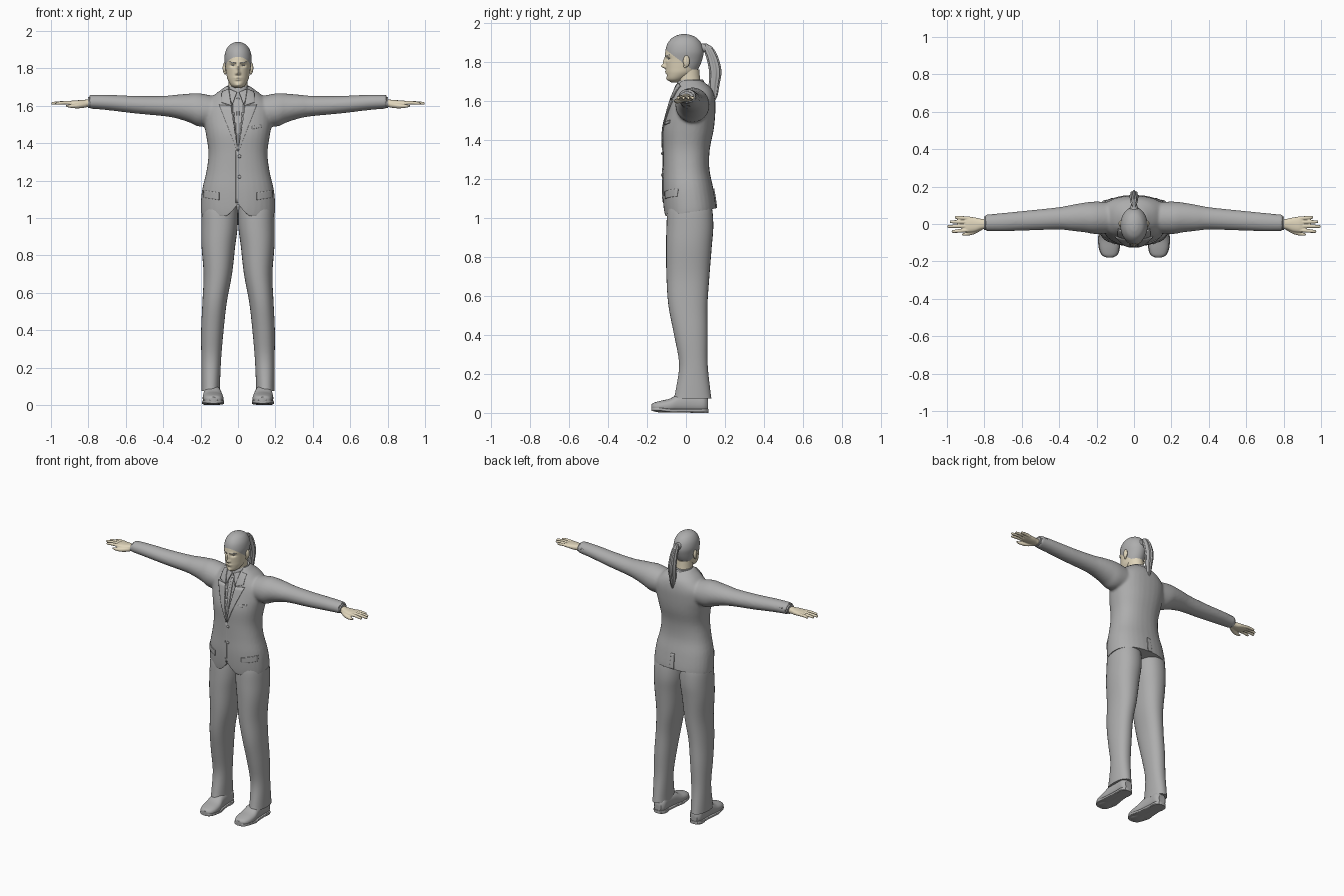
import bpy, bmesh
from math import sin, cos, pi, exp
from mathutils import Vector
from mathutils.bvhtree import BVHTree

if "Cube" in bpy.data.objects:
    bpy.data.objects.remove(bpy.data.objects["Cube"])


def material(name, rgb):
    m = bpy.data.materials.new(name)
    m.use_nodes = True
    m.diffuse_color = (*rgb, 1)
    m.node_tree.nodes["Principled BSDF"].inputs["Base Color"].default_value = (*rgb, 1)
    return m


GREY = material("cloth grey", (0.42, 0.42, 0.42))
SKIN = material("skin cream", (0.75, 0.67, 0.50))


def finish(name, bm, mat, angle=0.7):
    bmesh.ops.recalc_face_normals(bm, faces=bm.faces)
    me = bpy.data.meshes.new(name)
    bm.to_mesh(me)
    bm.free()
    me.materials.append(mat)
    ob = bpy.data.objects.new(name, me)
    bpy.context.collection.objects.link(ob)
    smooth(ob, angle)
    return ob


def smooth(ob, angle=0.7):
    bpy.ops.object.select_all(action="DESELECT")
    ob.select_set(True)
    bpy.context.view_layer.objects.active = ob
    bpy.ops.object.shade_smooth_by_angle(angle=angle)


def spline(rows, steps):
    """Catmull-Rom interpolation of profile rows."""
    out = []
    for i in range(len(rows) - 1):
        p = [rows[max(0, min(len(rows) - 1, i + k))] for k in (-1, 0, 1, 2)]
        for s in range(steps):
            t = s / steps
            out.append([b + t * (c - a) / 2 + t * t * (a - 2.5 * b + 2 * c - d / 2)
                        + t ** 3 * (1.5 * (b - c) + (d - a) / 2) for a, b, c, d in zip(*p)])
    return out + [list(rows[-1])]


def loft(bm, axis, rows, side=1, segs=32, steps=4, power=2.0, ridges=0):
    """Rows are (position on axis, centre a, centre b, radius a, radius b)."""
    prev = first = None
    for t, a, b, ra, rb in spline(rows, steps):
        ring = []
        for k in range(segs):
            u = 2 * pi * k / segs
            c, s = cos(u), sin(u)
            w = 1 + (0.1 * cos(ridges * u) if ridges else 0)
            p = a + w * ra * abs(c) ** (2 / power) * (1 if c > 0 else -1)
            q = b + w * rb * abs(s) ** (2 / power) * (1 if s > 0 else -1)
            x, y, z = {"X": (t, p, q), "Y": (p, t, q), "Z": (p, q, t)}[axis]
            ring.append(bm.verts.new((x * side, y, z)))
        if prev:
            for k in range(segs):
                bm.faces.new((prev[k - 1], prev[k], ring[k], ring[k - 1]))
        first, prev = first or ring, ring
    bm.faces.new(first)
    bm.faces.new(prev)


def part(name, mat, axis, rows, **kw):
    bm = bmesh.new()
    loft(bm, axis, rows, **kw)
    return finish(name, bm, mat)


def fuse(ob, voxel, rounds, mat):
    """Blend overlapping volumes into one skin."""
    r = ob.modifiers.new("Remesh", "REMESH")
    r.mode, r.voxel_size = "VOXEL", voxel
    s = ob.modifiers.new("Smooth", "SMOOTH")
    s.iterations = rounds
    dg = bpy.context.evaluated_depsgraph_get()
    me = bpy.data.meshes.new_from_object(ob.evaluated_get(dg))
    ob.modifiers.clear()
    ob.data = me
    me.materials.clear()
    me.materials.append(mat)


def surface(ob):
    return BVHTree.FromPolygons([v.co for v in ob.data.vertices],
                                [p.vertices[:] for p in ob.data.polygons])


def plate(name, mat, tree, quad, lift=0.003, front=-1, n=10, thick=0.006):
    """Thin quad in x, z laid on a surface from the front or the back."""
    bm = bmesh.new()
    a, b, c, d = [Vector(p) for p in quad]
    grid, y = [], 0
    for i in range(n + 1):
        row = []
        for j in range(n + 1):
            p = a.lerp(b, j / n).lerp(d.lerp(c, j / n), i / n)
            hit = tree.ray_cast(Vector((p.x, front, p.y)), Vector((0, -front, 0)))[0]
            y = hit.y if hit else y
            row.append(bm.verts.new((p.x, y + front * lift, p.y)))
        grid.append(row)
    for i in range(n):
        for j in range(n):
            bm.faces.new((grid[i][j], grid[i][j + 1], grid[i + 1][j + 1], grid[i + 1][j]))
    bmesh.ops.remove_doubles(bm, verts=bm.verts, dist=0.0002)
    ob = finish(name, bm, mat)
    s = ob.modifiers.new("Solidify", "SOLIDIFY")
    s.thickness, s.offset = thick, 0


def ball(name, mat, loc, size):
    bm = bmesh.new()
    bmesh.ops.create_uvsphere(bm, u_segments=20, v_segments=12, radius=1)
    for v in bm.verts:
        v.co = Vector(loc) + Vector([c * s for c, s in zip(v.co, size)])
    return finish(name, bm, mat)


# Jacket: torso and sleeves fused together
bm = bmesh.new()
torso = [(.98, .195, -.105, .15), (1.05, .2, -.115, .155), (1.15, .192, -.12, .14),
         (1.25, .169, -.118, .12), (1.35, .158, -.118, .122), (1.45, .172, -.118, .142),
         (1.53, .185, -.10, .15), (1.6, .18, -.08, .15), (1.655, .13, -.06, .135),
         (1.69, .085, -.045, .10), (1.705, .065, -.035, .08)]
loft(bm, "Z", [(z, 0, (f + b) / 2, rx, (b - f) / 2) for z, rx, f, b in torso], power=2.3)
sleeve = [(.08, .035, 1.57, .08, .07), (.2, .033, 1.577, .087, .089), (.26, .035, 1.588, .08, .077),
          (.33, .033, 1.596, .07, .063), (.4, .03, 1.599, .06, .054), (.55, .02, 1.606, .054, .047),
          (.7, .01, 1.618, .049, .041), (.795, .006, 1.622, .044, .037)]
for s in (1, -1):
    loft(bm, "X", sleeve, side=s)
jacket = finish("jacket", bm, GREY)
fuse(jacket, 0.008, 6, GREY)
tree = surface(jacket)
for v in jacket.data.vertices:
    x, y, z = abs(v.co.x), v.co.y, v.co.z
    if y < 0 and z > 1.36 and x < .14 * (z - 1.36):      # open neckline
        v.co.y += .012
    hem = 1.01 + .15 * (y + .1)
    if y < 0:
        hem += .07 * max(0, 1 - x / .07) ** 1.5          # rounded front corners
    v.co.z = max(z, hem)
smooth(jacket)

# Jacket and shirt details
for s, side in ((1, "left"), (-1, "right")):
    def trim(name, quad, **kw):
        plate(f"{side}_{name}", GREY, tree, [(s * x, z) for x, z in quad], **kw)
    trim("lapel", [(.038, 1.6), (.1, 1.605), (.005, 1.36), (0, 1.36)], lift=.004)
    trim("jacket_collar", [(.05, 1.69), (.085, 1.675), (.088, 1.618), (.036, 1.6)], lift=.004)
    trim("shirt_collar_point", [(.006, 1.672), (.048, 1.69), (.04, 1.63), (.03, 1.605)], lift=.001)
    trim("pocket_flap", [(.1, 1.135), (.183, 1.148), (.183, 1.11), (.1, 1.097)], lift=.001)
plate("breast_pocket", GREY, tree, [(.075, 1.49), (.125, 1.5), (.125, 1.485), (.075, 1.475)], lift=.002)
plate("shirt_placket", GREY, tree, [(-.008, 1.64), (.008, 1.64), (.004, 1.38), (-.004, 1.38)], lift=-.009)
plate("front_closure", GREY, tree, [(-.012, 1.36), (.0, 1.36), (.0, 1.08), (-.012, 1.08)], lift=.001)
plate("back_vent", GREY, tree, [(-.012, 1.15), (.012, 1.15), (.016, 1.05), (-.016, 1.05)], lift=.002, front=1)
for z in (1.33, 1.22):
    ball("jacket_button", GREY, (.008, -.122, z), (.009, .005, .009))

# Trousers and shoes
leg = [(.075, .146, .034, .05, .096), (.12, .146, .036, .05, .088), (.25, .143, .038, .053, .073),
       (.4, .137, .025, .06, .086), (.55, .125, .01, .065, .1), (.7, .108, .01, .076, .11),
       (.85, .105, .015, .09, .117), (.95, .099, .02, .097, .12), (1.04, .097, .02, .095, .115),
       (1.1, .095, .02, .08, .1)]
shoe = [(-.178, .13, .03, .018, .012), (-.165, .131, .03, .04, .022), (-.13, .132, .032, .053, .03),
        (-.08, .134, .038, .055, .036), (-.03, .136, .052, .048, .05), (.04, .138, .055, .043, .053),
        (.09, .138, .052, .042, .05), (.112, .138, .045, .025, .035)]
for s, side in ((1, "left"), (-1, "right")):
    part(f"{side}_trouser_leg", GREY, "Z", leg, side=s, power=2.2)
    part(f"{side}_shoe", GREY, "Y", shoe, side=s, power=2.4)
    part(f"{side}_sole", GREY, "Y",
         [(y, x, .012 + (.006 if y < -.12 else 0), r * 1.06, .009) for y, x, z, r, h in shoe],
         side=s, power=6)
    part(f"{side}_heel", GREY, "Z", [(0, .138, .07, .043, .046), (.02, .138, .07, .043, .046)],
         side=s, power=2.6)

# Hands with shirt cuffs
palm = [(.76, .004, 1.617, .027, .021), (.81, .0, 1.613, .027, .02), (.85, -.003, 1.612, .038, .018),
        (.885, -.003, 1.614, .041, .014), (.905, -.003, 1.614, .036, .009)]
fingers = [(.03, .035, .958), (.01, .012, .985), (-.011, -.013, .998), (-.033, -.04, .975)]
for s, side in ((1, "left"), (-1, "right")):
    bm = bmesh.new()
    loft(bm, "X", palm, side=s, power=2.4)
    for y0, y1, tip in fingers:
        loft(bm, "X", [(.88, y0, 1.614, .0105, .0105), ((.88 + tip) / 2, (y0 + y1) / 2, 1.616, .01, .0095),
                       (tip - .008, y1, 1.613, .008, .008), (tip, y1, 1.612, .004, .004)], side=s, segs=12)
    loft(bm, "X", [(.81, -.015, 1.606, .015, .015), (.85, -.039, 1.6, .014, .014),
                   (.89, -.052, 1.598, .011, .01), (.92, -.056, 1.6, .005, .005)], side=s, segs=12)
    hand = finish(f"{side}_hand", bm, SKIN)
    fuse(hand, .0035, 2, SKIN)
    smooth(hand, 1.2)
    part(f"{side}_shirt_cuff", GREY, "X", [(.77, .005, 1.619, .037, .03), (.803, .004, 1.618, .036, .029)], side=s)
    for i in range(3):
        ball(f"{side}_cuff_button", GREY, (s * (.73 + .018 * i), .046, 1.632), (.006, .006, .006))

# Neck and shirt collar
part("neck", SKIN, "Z", [(1.63, 0, .03, .055, .06), (1.7, 0, .016, .05, .058), (1.76, 0, .008, .05, .06)])
part("shirt_collar", GREY, "Z", [(1.65, 0, .026, .074, .078), (1.69, 0, .024, .062, .07), (1.708, 0, .026, .056, .062)])

# Head: lofted skull, sculpted features, hair cut along a slanted hairline
skull = [(1.694, 0, -.06, .014, .016), (1.71, 0, -.05, .037, .045), (1.74, 0, -.028, .055, .073),
         (1.77, 0, -.018, .062, .085), (1.81, 0, -.011, .068, .094), (1.85, 0, -.008, .073, .098),
         (1.89, 0, -.008, .067, .088), (1.92, 0, -.008, .05, .065), (1.936, 0, -.009, .026, .034),
         (1.941, 0, -.01, .006, .008)]
bumps = [(0, 1.776, .009, .010, .022), (0, 1.8, .007, .02, .013), (.028, 1.815, .014, .008, -.011),
         (.026, 1.833, .02, .006, .004), (0, 1.75, .018, .004, .006), (0, 1.741, .015, .004, .005),
         (0, 1.73, .015, .005, -.003), (0, 1.71, .014, .008, .006), (.011, 1.772, .004, .006, .007)]
bm = bmesh.new()
loft(bm, "Z", skull, segs=112, steps=9)
for v in bm.verts:
    if v.co.y < -.03:
        x, z = abs(v.co.x), v.co.z
        v.co.y -= sum(a * exp(-((x - cx) / sx) ** 2 - ((z - cz) / sz) ** 2) for cx, cz, sx, sz, a in bumps)
root, normal = Vector((0, -.1, 1.858)), Vector((0, .6, .8))
bmesh.ops.bisect_plane(bm, geom=bm.verts[:] + bm.edges[:] + bm.faces[:], plane_co=root, plane_no=normal)
for f in bm.faces:
    f.material_index = int((f.calc_center_median() - root).dot(normal) > 0)
head = finish("head", bm, SKIN, 1.0)
head.data.materials.append(GREY)
face = surface(head)
for s, side in ((1, "left"), (-1, "right")):
    plate(f"{side}_eyebrow", GREY, face, [(s * x, z) for x, z in
          ((.012, 1.832), (.046, 1.836), (.048, 1.832), (.012, 1.827))], lift=.001, thick=.002)
    plate(f"{side}_eye", GREY, face, [(s * x, z) for x, z in
          ((.018, 1.815), (.028, 1.819), (.039, 1.815), (.028, 1.812))], lift=.001, thick=.002)
    ball(f"{side}_ear", SKIN, (s * .072, .002, 1.802), (.01, .017, .03))
    ball(f"{side}_earlobe", SKIN, (s * .069, -.004, 1.778), (.007, .009, .011))

# Ponytail with its tie
tail = [(1.582, 0, .132, .003, .003), (1.62, 0, .14, .011, .018), (1.68, 0, .144, .018, .025),
        (1.75, 0, .15, .022, .029), (1.82, 0, .135, .02, .028), (1.87, 0, .112, .016, .024),
        (1.892, 0, .096, .007, .01)]
part("ponytail", GREY, "Z", tail, segs=48, steps=6, ridges=8)
part("hair_tie", GREY, "Y", [(.07, 0, 1.868, .024, .026), (.1, 0, 1.87, .018, .02)])
